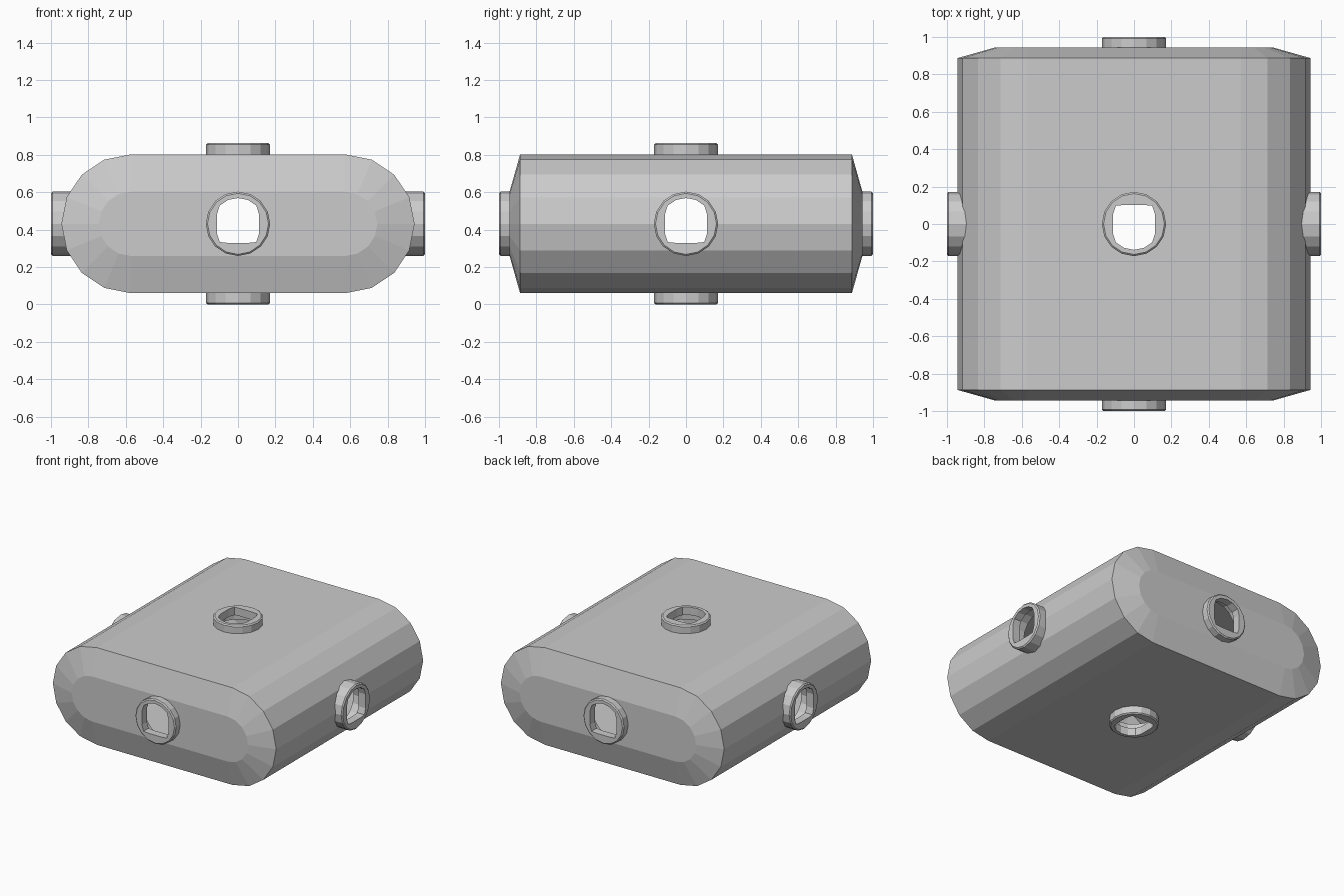
import bpy, bmesh
from math import cos, sin, pi
from mathutils import Matrix, Vector

if "Cube" in bpy.data.objects:
    bpy.data.objects.remove(bpy.data.objects["Cube"])

CZ = 0.431      # centre height
N = 16          # sides of all round parts


def make_object(name, bm):
    bmesh.ops.recalc_face_normals(bm, faces=bm.faces)
    me = bpy.data.meshes.new(name)
    bm.to_mesh(me)
    bm.free()
    ob = bpy.data.objects.new(name, me)
    bpy.context.collection.objects.link(ob)
    return ob


def bridge(bm, loops, closed=False):
    """Quads between successive vertex loops, optionally back to the first."""
    vs = [[bm.verts.new(p) for p in lp] for lp in loops]
    pairs = list(zip(vs, vs[1:])) + ([(vs[-1], vs[0])] if closed else [])
    for a, b in pairs:
        n = len(a)
        for i in range(n):
            j = (i + 1) % n
            bm.faces.new((a[i], a[j], b[j], b[i]))
    if not closed:
        bm.faces.new(vs[0])
        bm.faces.new(vs[-1])


def stadium(r, y, half=0.573):
    pts = []
    for side in (1, -1):
        for i in range(9):
            a = -pi / 2 + pi * i / 8
            pts.append((side * (half + r * cos(a)), y, CZ + side * r * sin(a)))
    return pts


def circle(r, z):
    return [(r * cos(2 * pi * i / N), r * sin(2 * pi * i / N), z) for i in range(N)]


def keyed(z):
    # keyed opening: circle flattened on both sides and at the bottom
    return [(max(-.112, min(.112, x)), max(-.102, y), z) for x, y, z in circle(.138, z)]


def frame(axis, up):
    z, y = Vector(axis), Vector(up)
    x = y.cross(z)
    m = Matrix((x, y, z)).transposed().to_4x4()
    return Matrix.Translation((0, 0, CZ)) @ m


# hollow body: rounded slab with tapered ends
bm = bmesh.new()
bridge(bm, [stadium(.172, -.943), stadium(.371, -.887),
            stadium(.371, .887), stadium(.172, .943)])
body = make_object("body_shell", bm)
sol = body.modifiers.new("wall", 'SOLIDIFY')
sol.thickness = 0.03
sol.offset = -1

# port directions: name, outward axis, up, tip distance, collar depth
ports = [
    ("front", (0, -1, 0), (0, 0, 1), 1.0, .10),
    ("back", (0, 1, 0), (0, 0, 1), 1.0, .10),
    ("right", (1, 0, 0), (0, 0, 1), 1.0, .13),
    ("left", (-1, 0, 0), (0, 0, 1), 1.0, .13),
    ("top", (0, 0, 1), (0, -1, 0), .431, .10),
    ("bottom", (0, 0, -1), (0, -1, 0), .431, .10),
]
cutters = []
for name, axis, up, tip, depth in ports:
    m = frame(axis, up)
    # collar with keyed opening
    bm = bmesh.new()
    bridge(bm, [circle(.172, tip - depth), circle(.172, tip - .008), circle(.163, tip),
                keyed(tip), keyed(tip - .06),
                circle(.152, tip - .06), circle(.152, tip - depth)], closed=True)
    bm.transform(m)
    make_object(name + "_port", bm)
    # clearance hole through the shell
    bm = bmesh.new()
    bridge(bm, [circle(.16, tip - .22), circle(.16, tip + .1)])
    bm.transform(m)
    cut = make_object(name + "_cutter", bm)
    cut.hide_render = True
    cutters.append(cut)
    mod = body.modifiers.new(name + "_hole", 'BOOLEAN')
    mod.operation = 'DIFFERENCE'
    mod.solver = 'EXACT'
    mod.object = cut

# bake the shell and drop the cutters
bpy.context.view_layer.update()
dg = bpy.context.evaluated_depsgraph_get()
baked = bpy.data.meshes.new_from_object(body.evaluated_get(dg))
body.modifiers.clear()
body.data = baked
for c in cutters:
    bpy.data.objects.remove(c)
